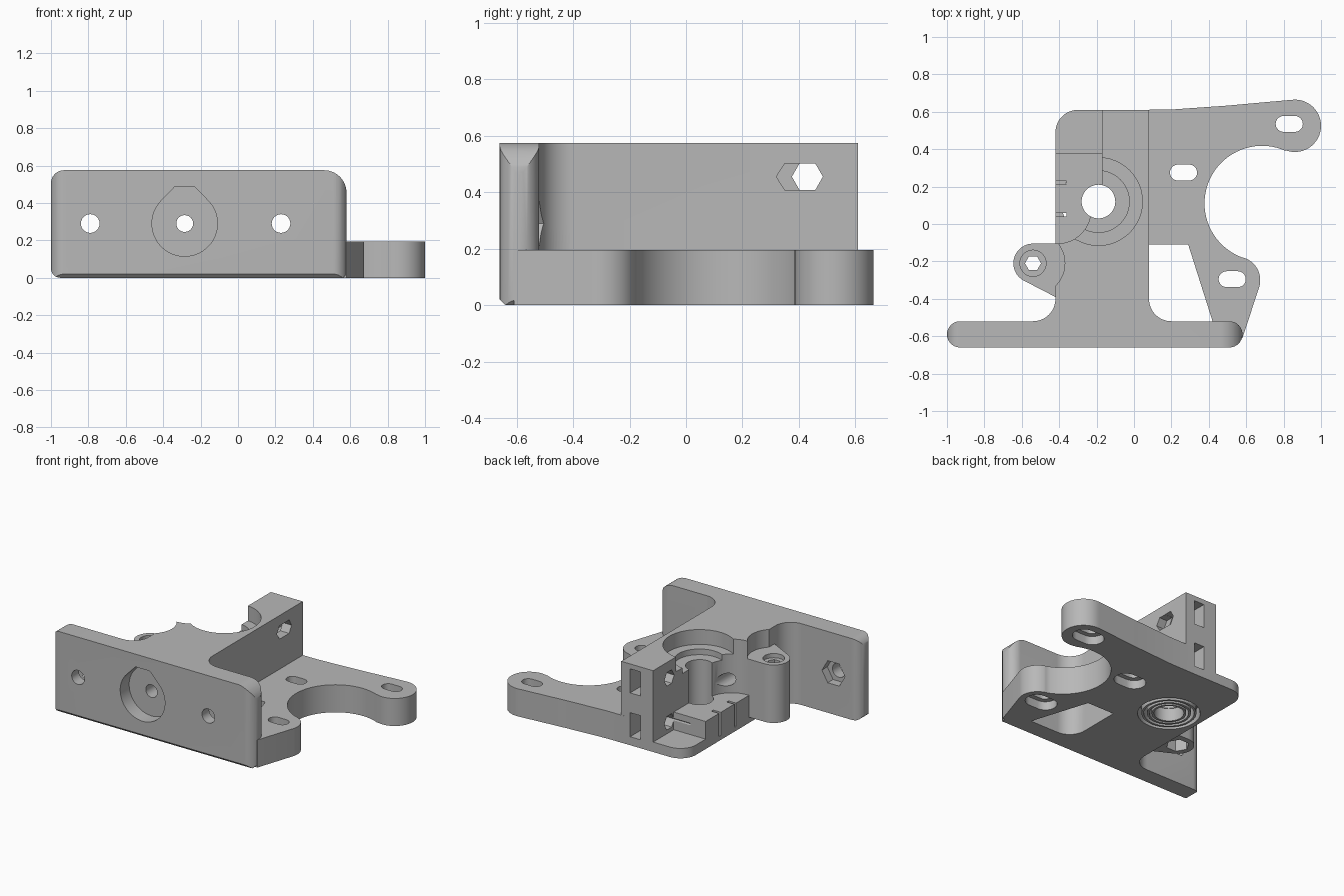
import bpy, bmesh
from math import cos, sin, radians

cube = bpy.data.objects.get("Cube")
if cube:
    bpy.data.objects.remove(cube, do_unlink=True)

mat = bpy.data.materials.new("printed_grey")
mat.use_nodes = True
GREY = (0.48, 0.48, 0.48, 1)
mat.diffuse_color = GREY
mat.node_tree.nodes["Principled BSDF"].inputs["Base Color"].default_value = GREY

TOP, SLAB = 0.575, 0.195


def arc(cx, cy, r, a, b, n=16):
    return [(cx + r * cos(radians(a + (b - a) * i / n)),
             cy + r * sin(radians(a + (b - a) * i / n))) for i in range(n + 1)]


def circle(cx, cy, r, n=48, start=0):
    return arc(cx, cy, r, start, start + 360, n)[:-1]


def hexagon(cx, cy, r):
    return circle(cx, cy, r, 6)


def slot(cx, cy, w, h):
    r, d = h / 2, (w - h) / 2
    return arc(cx + d, cy, r, -90, 90) + arc(cx - d, cy, r, 90, 270)


def rect(x0, y0, x1, y1):
    return [(x0, y0), (x1, y0), (x1, y1), (x0, y1)]


def prism(name, pts, lo, hi, axis="z"):
    """Extrude a 2D outline between lo and hi along one axis."""
    place = {"z": lambda u, v, w: (u, v, w),
             "y": lambda u, v, w: (u, w, v),
             "x": lambda u, v, w: (w, u, v)}[axis]
    bm = bmesh.new()
    face = bm.faces.new([bm.verts.new(place(u, v, lo)) for u, v in pts])
    ext = bmesh.ops.extrude_face_region(bm, geom=[face])
    step = place(0, 0, hi - lo)
    bmesh.ops.translate(bm, vec=step,
                        verts=[g for g in ext["geom"] if isinstance(g, bmesh.types.BMVert)])
    bmesh.ops.recalc_face_normals(bm, faces=bm.faces)
    me = bpy.data.meshes.new(name)
    bm.to_mesh(me)
    bm.free()
    me.materials.append(mat)
    ob = bpy.data.objects.new(name, me)
    bpy.context.collection.objects.link(ob)
    return ob


def combine(target, other, op):
    mod = target.modifiers.new("bool", "BOOLEAN")
    mod.operation, mod.object, mod.solver = op, other, "EXACT"
    bpy.context.view_layer.objects.active = target
    bpy.ops.object.modifier_apply(modifier=mod.name)
    bpy.data.objects.remove(other, do_unlink=True)


def cut(pts, lo, hi, axis="z"):
    combine(bracket, prism("cutter", pts, lo, hi, axis), "DIFFERENCE")


def add(ob):
    combine(bracket, ob, "UNION")


# Front mounting plate: rounded face outline met by rounded plan outline
face = (arc(0.46, TOP - 0.12, 0.12, 0, 90) + arc(-0.93, TOP - 0.07, 0.07, 90, 180)
        + arc(-0.95, 0.05, 0.05, 180, 270) + [(0.56, 0), (0.58, 0.02)])
bracket = prism("motor_bracket", face, -0.66, -0.52, "y")
plan = arc(0.51, -0.59, 0.07, -90, 90) + arc(-0.93, -0.59, 0.07, 90, 270)
combine(bracket, prism("plate_plan", plan, -0.1, 0.7), "INTERSECT")

# Central block with fillets into the plate
block = (arc(-0.30, 0.49, 0.12, 90, 180) + arc(-0.54, -0.40, 0.12, 0, -90)
         + [(-0.54, -0.58), (0.20, -0.58)] + arc(0.20, -0.40, 0.12, -90, -180) + [(0.08, 0.61)])
add(prism("central_block", block, 0, TOP))

# Low slab with the curved arm and the front lobe
slab = ([(0, 0.61), (0.2, 0.612), (0.5, 0.633)] + arc(0.86, 0.525, 0.14, 97, -110, 28)
        + arc(0.685, 0.11, 0.308, 65, 250, 40) + arc(0.55, -0.30, 0.125, 75, -15)
        + [(0.58, -0.61), (0, -0.61)])
add(prism("slab", slab, 0, SLAB))
window = [(0.08, -0.11), (0.29, -0.11), (0.42, -0.52), (0.20, -0.52)]
cut(window + arc(0.20, -0.40, 0.12, -90, -180), -0.1, 0.3)

# Open corner beside the shaft, with a lower floor at the back
hollow = ([(-0.6, 0.8), (-0.6, -0.105)] + arc(-0.41, 0.075, 0.18, -90, -12, 10)
          + [(-0.17, 0.2), (-0.17, 0.8)])
cut(hollow, SLAB, 0.7)
cut(rect(-0.6, 0.38, -0.17, 0.8), 0.07, 0.3)

# Lug on the right side, with clearance above it
lug = arc(-0.54, -0.21, 0.105, 90, 242, 24) + [(-0.42, -0.39), (-0.36, -0.39), (-0.36, -0.105)]
cut(circle(-0.54, -0.21, 0.17), 0.45, 0.7)
add(prism("lug", lug, 0.04, 0.45))
cut(circle(-0.54, -0.21, 0.07), 0.42, 0.5)
cut(hexagon(-0.54, -0.21, 0.043), -0.1, 0.5)
cut(hexagon(-0.54, -0.21, 0.075), -0.1, 0.12)

# Stepped shaft bore and ringed recess underneath
SX, SY = -0.19, 0.12
for radius, lo, hi in ((0.235, 0.47, 0.7), (0.165, 0.43, 0.7), (0.2, -0.1, 0.09)):
    cut(circle(SX, SY, radius), lo, hi)
for radius in (0.175, 0.14, 0.11):
    ring = prism("support_ring", circle(SX, SY, radius), 0, 0.1)
    combine(ring, prism("ring_core", circle(SX, SY, radius - 0.015), -0.1, 0.2), "DIFFERENCE")
    add(ring)
cut(circle(SX, SY, 0.09), -0.1, 0.7)
for y in (0.22, 0.05):
    cut(rect(-0.5, y - 0.01, -0.36, y + 0.01), 0.03, 0.3)

# Adjustment slots with wider recesses below
for x, y in ((0.83, 0.535), (0.265, 0.275), (0.525, -0.295)):
    cut(slot(x, y, 0.145, 0.085), -0.1, 0.3)
    cut(slot(x, y, 0.22, 0.15), -0.1, 0.06)

# Round pocket with a flattened peak, and the long bolt hole behind it
PX, PZ = -0.285, 0.29
peak = arc(PX, PZ, 0.175, 135, 405, 40) + [(PX + 0.055, 0.485), (PX - 0.055, 0.485)]
cut(peak, -0.8, -0.56, "y")
cut(circle(PX, PZ, 0.045, 24), -0.8, 0.1, "y")

# Plate bolt holes with hexagonal nut recesses on the back
for x in (-0.79, 0.23):
    cut(circle(x, PZ, 0.05, 24), -0.8, -0.4, "y")
    cut(hexagon(x, PZ, 0.09), -0.58, -0.4, "y")

# Bolt tunnels and nut slots in the rear wall
stretched = [(0.32, 0.455), (0.35, 0.408), (0.455, 0.408),
             (0.485, 0.455), (0.455, 0.502), (0.35, 0.502)]
cut(hexagon(0.43, 0.455, 0.055), -0.3, 0.2, "x")
cut(stretched, 0.02, 0.2, "x")
cut(hexagon(0.43, 0.145, 0.055), -0.3, -0.03, "x")
for z in (0.145, 0.455):
    cut(rect(-0.07, z - 0.085, 0.01, z + 0.085), 0.38, 0.8, "y")

# Chamfer along the lower front edge
cut([(-0.68, -0.02), (-0.62, -0.02), (-0.68, 0.04)], -1.1, 0.58, "x")

bpy.ops.object.select_all(action="DESELECT")
bracket.select_set(True)
bpy.context.view_layer.objects.active = bracket
bpy.ops.object.shade_smooth_by_angle(angle=radians(28))
